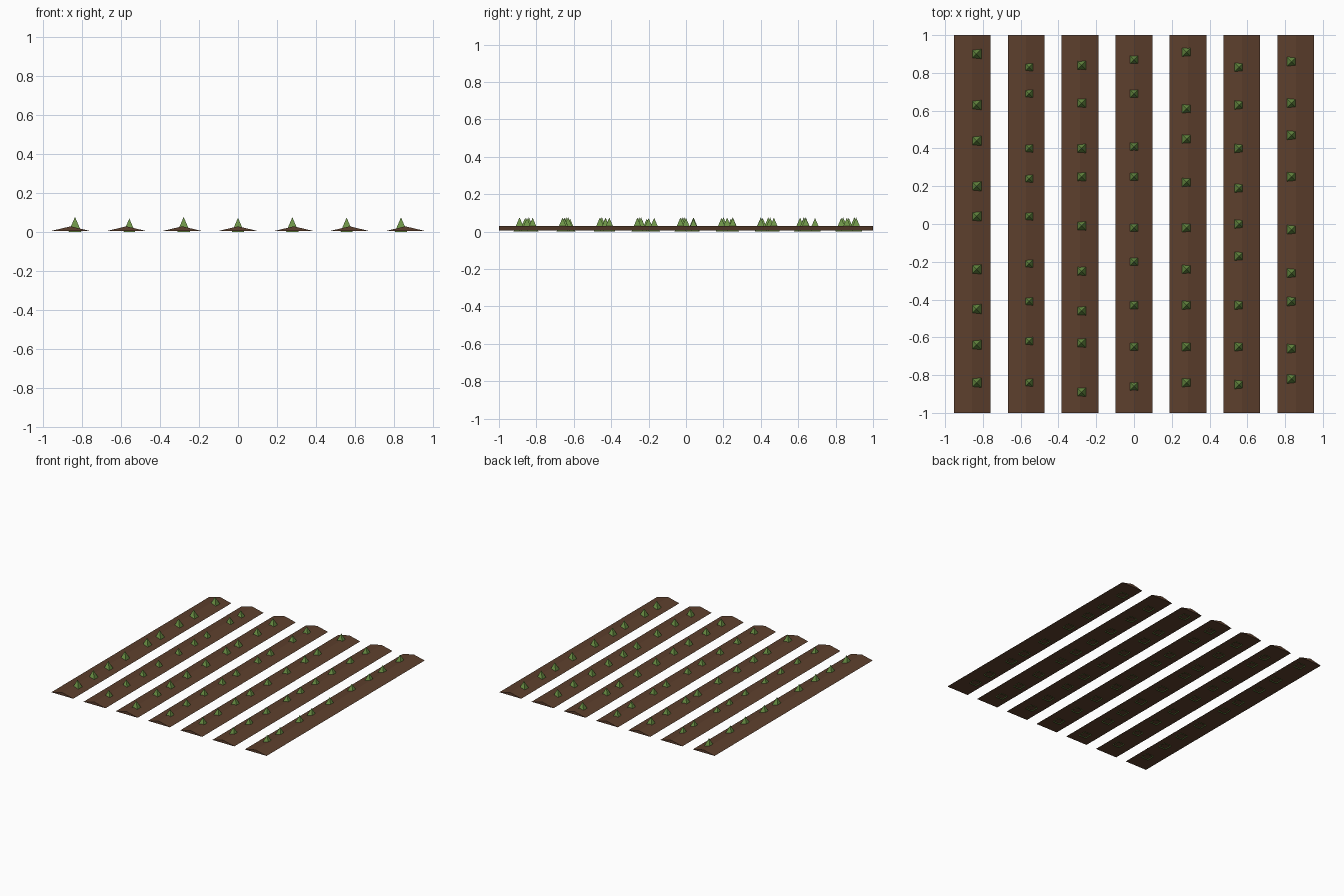
import bpy
import bmesh
from math import pi, sqrt
from mathutils import Matrix, Vector

if "Cube" in bpy.data.objects:
    bpy.data.objects.remove(bpy.data.objects["Cube"], do_unlink=True)


def make_material(name, colour):
    mat = bpy.data.materials.new(name)
    mat.use_nodes = True
    mat.diffuse_color = colour
    mat.node_tree.nodes["Principled BSDF"].inputs["Base Color"].default_value = colour
    return mat


def finish(bm, name, mat):
    mesh = bpy.data.meshes.new(name)
    bm.to_mesh(mesh)
    bm.free()
    mesh.materials.append(mat)
    obj = bpy.data.objects.new(name, mesh)
    bpy.context.collection.objects.link(obj)
    return obj


soil = make_material("soil brown", (0.108, 0.05, 0.026, 1))
leaf = make_material("leaf green", (0.15, 0.29, 0.06, 1))

RIDGE_SPACING = 0.2855
PLANT_SPACING = 0.278
HALF_WIDTH = 0.097
RIDGE_BASE, RIDGE_TOP = 0.006, 0.029
PLANT_WIDTH, PLANT_HEIGHT = 0.066, 0.077

# Plant positions along each row, in hundredths, with the row's plant scale
rows = [
    (1.0, "90 63 44 20 4 -24 -45 -64 -84"),
    (0.9, "83 69 40 24 4 -21 -41 -62 -84"),
    (1.0, "84 64 40 25 -1 -25 -46 -63 -89"),
    (0.95, "87 69 41 25 -2 -20 -43 -65 -86"),
    (0.98, "91 61 45 22 -2 -24 -43 -65 -84"),
    (0.96, "83 63 40 19 0 -17 -43 -65 -85"),
    (0.97, "86 64 47 25 -3 -26 -41 -66 -82"),
]


def soil_ridge(x, name):
    # Triangular section pushed along the row
    bm = bmesh.new()
    section = [(-HALF_WIDTH, RIDGE_BASE), (HALF_WIDTH, RIDGE_BASE), (0, RIDGE_TOP)]
    face = bm.faces.new([bm.verts.new((x + px, -1, pz)) for px, pz in section])
    result = bmesh.ops.extrude_face_region(bm, geom=[face], use_keep_orig=True)
    moved = [v for v in result["geom"] if isinstance(v, bmesh.types.BMVert)]
    bmesh.ops.translate(bm, verts=moved, vec=Vector((0, 2, 0)))
    bmesh.ops.recalc_face_normals(bm, faces=bm.faces[:])
    return finish(bm, name, soil)


def seedlings(x, positions, scale, name):
    # Open four-sided pyramids set through the ridge
    bm = bmesh.new()
    height = PLANT_HEIGHT * scale
    for y in positions:
        place = Matrix.Translation((x, y, height / 2)) @ Matrix.Rotation(pi / 4, 4, "Z")
        bmesh.ops.create_cone(bm, cap_ends=False, segments=4,
                              radius1=PLANT_WIDTH * scale / sqrt(2), radius2=0,
                              depth=height, matrix=place)
    bmesh.ops.remove_doubles(bm, verts=bm.verts[:], dist=0.0005)
    bmesh.ops.recalc_face_normals(bm, faces=bm.faces[:])
    return finish(bm, name, leaf)


for i, (scale, text) in enumerate(rows):
    step = i - len(rows) // 2
    positions = [int(t) / 100 for t in text.split()]
    soil_ridge(step * RIDGE_SPACING, f"soil_ridge_{i + 1}")
    seedlings(step * PLANT_SPACING, positions, scale, f"seedlings_{i + 1}")
